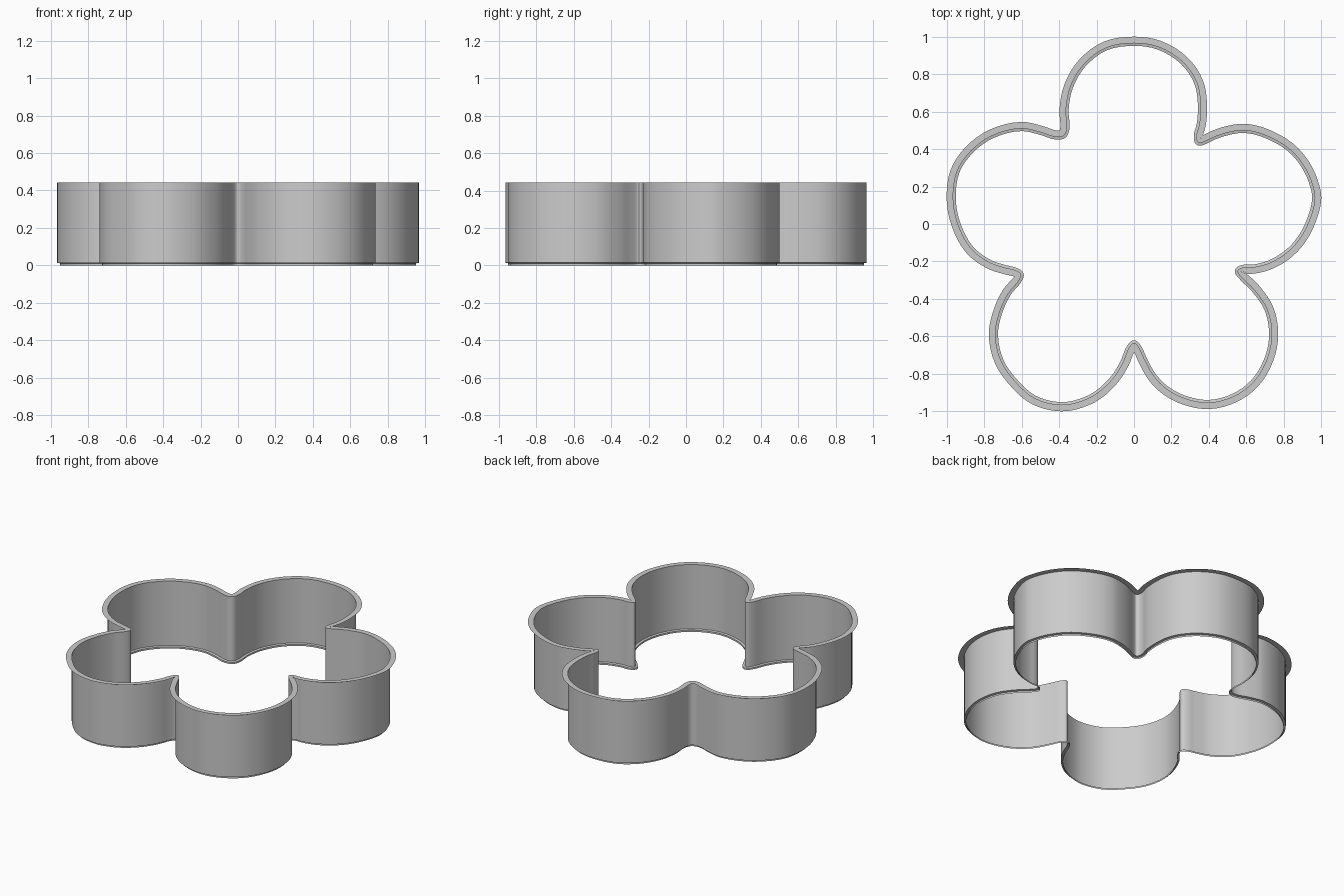
import bpy, bmesh
from mathutils import Vector
from mathutils.geometry import interpolate_bezier

if "Cube" in bpy.data.objects:
    bpy.data.objects.remove(bpy.data.objects["Cube"])

# Wall outline seen from above: five petals, clockwise from the upper left notch
OUTLINE = [
    (-.375, .472), (-.36, .50), (-.363, .61), (-.34, .73), (-.27, .85), (-.15, .94),
    (0, .965), (.13, .945), (.26, .865), (.335, .755), (.355, .64), (.35, .54), (.333, .455),
    (.345, .433), (.37, .437), (.43, .465), (.50, .488), (.585, .50), (.69, .478),
    (.83, .40), (.91, .305), (.955, .20), (.965, .14), (.95, .06), (.90, -.055),
    (.83, -.14), (.73, -.205), (.64, -.23), (.57, -.235),
    (.552, -.25), (.57, -.28), (.64, -.35), (.71, -.455), (.735, -.59), (.71, -.72),
    (.635, -.845), (.53, -.92), (.40, -.953), (.27, -.93), (.175, -.88), (.105, -.81),
    (.055, -.72), (.02, -.65),
    (0, -.635), (-.02, -.65), (-.06, -.74), (-.11, -.82), (-.20, -.905), (-.29, -.948),
    (-.39, -.965), (-.53, -.93), (-.63, -.845), (-.71, -.73), (-.74, -.59),
    (-.72, -.48), (-.67, -.37), (-.61, -.295),
    (-.603, -.268), (-.63, -.248), (-.68, -.235), (-.77, -.205), (-.87, -.13),
    (-.94, 0), (-.965, .13), (-.945, .28), (-.87, .39), (-.76, .47), (-.60, .51),
    (-.50, .49), (-.41, .464),
]
STEPS = 4


def smooth_loop(points):
    """Closed smooth curve through the points."""
    p = [Vector((x, y, 0)) for x, y in points]
    n = len(p)
    tan = [((p[(i + 1) % n] - p[i]).normalized() + (p[i] - p[i - 1]).normalized()).normalized()
           for i in range(n)]
    out = []
    for i in range(n):
        j = (i + 1) % n
        h = (p[j] - p[i]).length / 3
        out += interpolate_bezier(p[i], p[i] + tan[i] * h, p[j] - tan[j] * h, p[j], STEPS + 1)[:-1]
    return out


def offset_loop(loop, dist):
    """Offset outward (or inward if negative), shortened where it would fold."""
    out = []
    n = len(loop)
    for i, p in enumerate(loop):
        t = (loop[(i + 1) % n] - loop[i - 1]).normalized()
        normal = Vector((-t.y, t.x, 0))
        d = dist
        for _ in range(14):
            q = p + normal * d
            if min((q - w).length for w in loop) >= abs(d) * .96:
                break
            d *= .88
        out.append(p + normal * d)
    return out


def make_strip(name, rings):
    """Skin a list of (loop, height) rings."""
    bm = bmesh.new()
    rows = [[bm.verts.new((v.x, v.y, z)) for v in loop] for loop, z in rings]
    for a, b in zip(rows, rows[1:]):
        n = len(a)
        for i in range(n):
            j = (i + 1) % n
            bm.faces.new((a[i], a[j], b[j], b[i]))
    mesh = bpy.data.meshes.new(name)
    bm.to_mesh(mesh)
    bm.free()
    obj = bpy.data.objects.new(name, mesh)
    bpy.context.collection.objects.link(obj)
    bpy.ops.object.select_all(action='DESELECT')
    obj.select_set(True)
    bpy.context.view_layer.objects.active = obj
    bpy.ops.object.shade_smooth_by_angle()
    return obj


wall = smooth_loop(OUTLINE)
rim = offset_loop(wall, .035)
lip = offset_loop(wall, -.014)

# Flower cutter: flat outer rim, upright wall, stepped-in cutting edge
make_strip("flower_cutter", [(lip, 0), (lip, .011), (wall, .014), (wall, .443), (rim, .443)])
